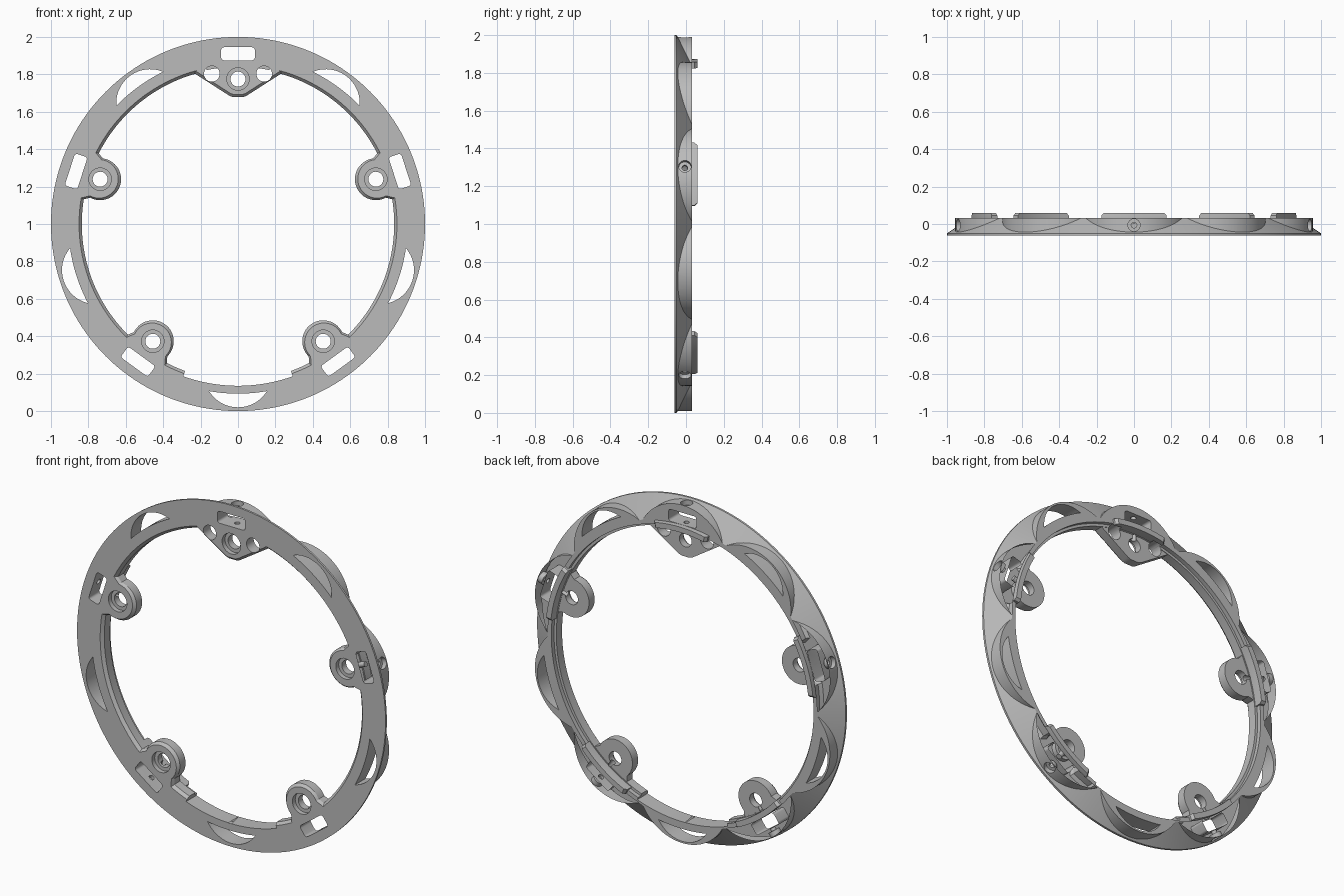
import bpy, bmesh
from math import sin, cos, pi, radians, hypot, asin
from mathutils import Matrix, Vector

if "Cube" in bpy.data.objects:
    bpy.data.objects.remove(bpy.data.objects["Cube"])

FRONT, BACK = -0.062, 0.033
MOUNTS = [90 + 72 * i for i in range(5)]
WINDOWS = [54 + 72 * i for i in range(5)]

grey = bpy.data.materials.new("satin grey")
grey.use_nodes = True
grey.diffuse_color = (0.5, 0.5, 0.5, 1)
grey.node_tree.nodes["Principled BSDF"].inputs["Base Color"].default_value = (0.5, 0.5, 0.5, 1)


def place(t, r, y, angle):
    """Tangent / radius coordinates at an angle on the ring."""
    a = radians(angle)
    return Vector((r * cos(a) + t * sin(a), y, 1 + r * sin(a) - t * cos(a)))


def arc(center, radius, start, end, steps):
    """Arc in tangent / radius coordinates, degrees from straight outward."""
    out = []
    for i in range(steps + 1):
        a = radians(start + (end - start) * i / steps)
        out.append((radius * sin(a), center + radius * cos(a)))
    return out


def bulge(half, end_r, top_r, steps=24):
    """Arc through (-half, end_r), (0, top_r), (half, end_r)."""
    s = top_r - end_r
    radius = (half * half + s * s) / (2 * s)
    sweep = asin(half / radius) * 180 / pi
    return arc(top_r - radius, radius, -sweep, sweep, steps)


def prism(bm, outline, levels, angle, pivot=0.86):
    """Stack of scaled outlines along y, closed at both ends."""
    rings = [[bm.verts.new(place(t * s, pivot + (r - pivot) * s, y, angle))
              for t, r in outline] for y, s in levels]
    n = len(outline)
    for a, b in zip(rings, rings[1:]):
        for i in range(n):
            j = (i + 1) % n
            bm.faces.new((a[i], a[j], b[j], b[i]))
    bm.faces.new(rings[0])
    bm.faces.new(rings[-1])


def drill(bm, start, end, r1, r2, segments=32):
    """Round rod or cone between two points."""
    d = end - start
    m = Matrix.Translation((start + end) / 2) @ d.to_track_quat('Z', 'Y').to_matrix().to_4x4()
    bmesh.ops.create_cone(bm, cap_ends=True, segments=segments, radius1=r1,
                          radius2=r2, depth=d.length, matrix=m)


def make(name, bm):
    bmesh.ops.recalc_face_normals(bm, faces=bm.faces)
    mesh = bpy.data.meshes.new(name)
    bm.to_mesh(mesh)
    bm.free()
    mesh.materials.append(grey)
    obj = bpy.data.objects.new(name, mesh)
    bpy.context.collection.objects.link(obj)
    return obj


def combine(body, bm, operation):
    tool = make("helper", bm)
    tool.hide_render = True
    mod = body.modifiers.new("combine", 'BOOLEAN')
    mod.operation, mod.object, mod.solver = operation, tool, 'EXACT'
    bpy.ops.object.select_all(action='DESELECT')
    bpy.context.view_layer.objects.active = body
    body.select_set(True)
    bpy.ops.object.modifier_apply(modifier=mod.name)
    bpy.data.objects.remove(tool)


# Ring body: flat front, conical outside, small lip inside
profile = [(0.85, FRONT), (1, FRONT), (1, -0.05), (0.875, BACK), (0.85, BACK),
           (0.85, 0.008), (0.835, 0.008), (0.835, -0.045)]
SEG = 160
bm = bmesh.new()
loops = [[bm.verts.new(place(0, r, y, 360 * k / SEG)) for r, y in profile] for k in range(SEG)]
for k in range(SEG):
    a, b = loops[k], loops[(k + 1) % SEG]
    for i in range(len(profile)):
        j = (i + 1) % len(profile)
        bm.faces.new((a[i], a[j], b[j], b[i]))
ring = make("guard_ring", bm)

# Ten bulging lobes growing out of the cone
bm = bmesh.new()
lobe = bulge(0.262, 0.83, 0.99, 32) + arc(0, 0.862, 16.5, -16.5, 16)
for angle in MOUNTS + WINDOWS:
    prism(bm, lobe, [(-0.052, 1), (BACK, 1)], angle)
combine(ring, bm, 'UNION')

# Gap in the inner lip at the bottom
bm = bmesh.new()
gap = arc(0, 0.865, -19.8, 19.8, 32) + arc(0, 0.75, 19.8, -19.8, 4)
prism(bm, gap, [(-0.1, 1), (0.1, 1)], -90)
combine(ring, bm, 'DIFFERENCE')

# Mounting tabs: rounded ones, and a wide pointed one at the top
bm = bmesh.new()
tab_levels = [(FRONT, 0.92), (-0.047, 1), (0.005, 1)]
round_tab = [(-0.145, 0.86), (-0.135, 0.835)] + arc(0.775, 0.112, -80, -280, 28) \
    + [(0.135, 0.835), (0.145, 0.86)]
round_tab = [(-t, r) if i < 2 or i > len(round_tab) - 3 else (t, r)
             for i, (t, r) in enumerate(round_tab)]
# order the outline around the tab, left root to right root
round_tab = [(-0.145, 0.86), (-0.135, 0.835)] + arc(0.775, 0.112, -80, -280, 28) \
    + [(0.135, 0.835), (0.145, 0.86)]
top_tab = [(-0.25, 0.86), (-0.24, 0.81), (-0.045, 0.685), (-0.025, 0.678),
           (0.025, 0.678), (0.045, 0.685), (0.24, 0.81), (0.25, 0.86)]
for angle in MOUNTS:
    prism(bm, top_tab if angle == 90 else round_tab, tab_levels, angle)
combine(ring, bm, 'UNION')

# Raised pads on the back rim
bm = bmesh.new()
pad = arc(0, 0.874, -11.5, 11.5, 12) + arc(0, 0.84, 11.5, -11.5, 12)
for angle in MOUNTS:
    prism(bm, pad, [(-0.01, 1), (0.045, 1), (0.06, 0.92)], angle)
combine(ring, bm, 'UNION')

# Windows: crescents between mounts, rounded slots at mounts
bm = bmesh.new()
through = [(-0.1, 1), (0.1, 1)]
crescent = bulge(0.155, 0.893, 0.98) + arc(0, 0.907, 9.3, -9.3, 16)
for angle in WINDOWS:
    prism(bm, crescent, through, angle)
slot = []
for q, (t, r) in enumerate([(0.075, 0.93), (0.075, 0.89), (-0.075, 0.89), (-0.075, 0.93)]):
    slot += [(t + u, r + v) for u, v in arc(0, 0.015, 90 * q, 90 * q + 90, 5)]
for angle in MOUNTS:
    prism(bm, slot, through, angle)
combine(ring, bm, 'DIFFERENCE')

# Bolt holes, with two lightening holes in the top tab
bm = bmesh.new()
for angle in MOUNTS:
    drill(bm, place(0, 0.775, -0.1, angle), place(0, 0.775, 0.1, angle), 0.04, 0.04)
for side in (-1, 1):
    drill(bm, place(side * 0.14, 0.803, -0.1, 90), place(side * 0.14, 0.803, 0.03, 90), 0.042, 0.042)
combine(ring, bm, 'DIFFERENCE')

# Counterbores in front of the bolt holes
bm = bmesh.new()
for angle in MOUNTS:
    drill(bm, place(0, 0.775, -0.1, angle), place(0, 0.775, -0.035, angle), 0.06, 0.06)
combine(ring, bm, 'DIFFERENCE')

# Radial screw holes and their wider heads
for inner, outer, r1, r2 in ((0.8, 1.05, 0.015, 0.015), (0.962, 1.02, 0.033, 0.033)):
    bm = bmesh.new()
    for angle in MOUNTS:
        drill(bm, place(0, inner, -0.006, angle), place(0, outer, -0.006, angle), r1, r2, 24)
    combine(ring, bm, 'DIFFERENCE')

# Clean up and shade
bm = bmesh.new()
bm.from_mesh(ring.data)
bmesh.ops.remove_doubles(bm, verts=bm.verts, dist=0.0002)
bm.to_mesh(ring.data)
bm.free()
bpy.context.view_layer.objects.active = ring
ring.select_set(True)
bpy.ops.object.shade_smooth_by_angle(angle=radians(28))
